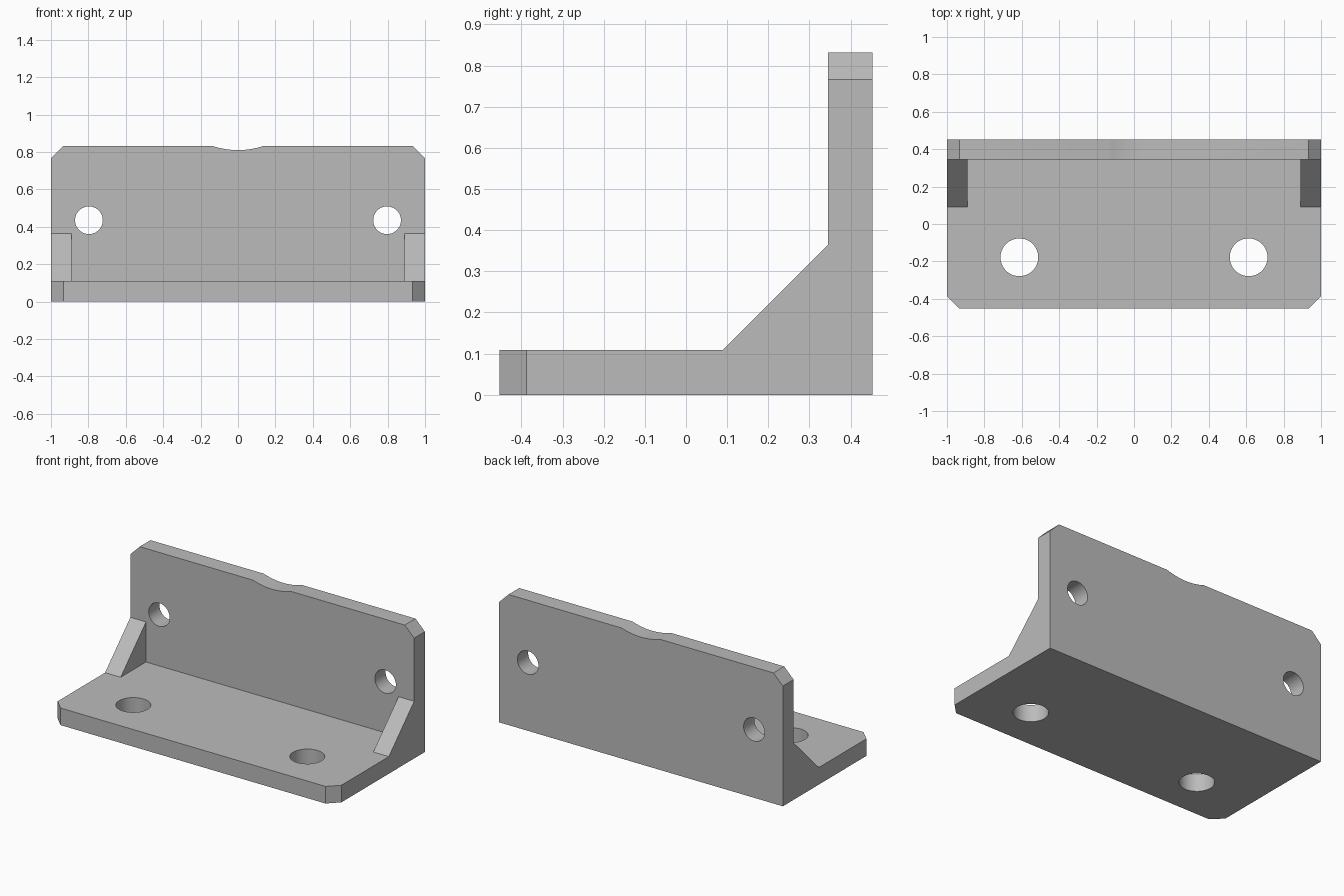
import bpy
import math
from mathutils import Vector

if "Cube" in bpy.data.objects:
    bpy.data.objects.remove(bpy.data.objects["Cube"], do_unlink=True)

# Main dimensions
HALF_W, HALF_D, HEIGHT = 1.0, 0.453, 0.832
PLATE, RIB, CHAMFER = 0.109, 0.11, 0.066
WALL_Y = HALF_D - 0.108
RIB_REACH = 0.255

grey = bpy.data.materials.new("plain grey")
grey.use_nodes = True
colour = (0.5, 0.5, 0.5, 1)
grey.diffuse_color = colour
grey.node_tree.nodes["Principled BSDF"].inputs["Base Color"].default_value = colour


def prism(name, outline, axis, start, end):
    """Extrude a 2D outline along x, y or z, with outward normals."""
    def place(p, t):
        a, b = p
        return {"x": (t, a, b), "y": (a, t, b), "z": (a, b, t)}[axis]
    n = len(outline)
    verts = [place(p, t) for t in (start, end) for p in outline]
    faces = [list(range(n)), list(range(n, 2 * n))]
    faces += [(i, (i + 1) % n, n + (i + 1) % n, n + i) for i in range(n)]
    mesh = bpy.data.meshes.new(name)
    mesh.from_pydata(verts, [], faces)
    mesh.materials.append(grey)
    obj = bpy.data.objects.new(name, mesh)
    bpy.context.collection.objects.link(obj)
    bpy.context.view_layer.objects.active = obj
    for o in bpy.context.selected_objects:
        o.select_set(False)
    obj.select_set(True)
    bpy.ops.object.mode_set(mode='EDIT')
    bpy.ops.mesh.select_all(action='SELECT')
    bpy.ops.mesh.normals_make_consistent(inside=False)
    bpy.ops.object.mode_set(mode='OBJECT')
    return obj


def circle(x, y, r, n=48):
    return [(x + r * math.cos(math.tau * i / n), y + r * math.sin(math.tau * i / n))
            for i in range(n)]


def cut(body, cutter):
    """Subtract the cutter from the body and discard it."""
    mod = body.modifiers.new("cut", 'BOOLEAN')
    mod.operation, mod.solver, mod.object = 'DIFFERENCE', 'EXACT', cutter
    bpy.context.view_layer.objects.active = body
    bpy.ops.object.modifier_apply(modifier=mod.name)
    bpy.data.objects.remove(cutter, do_unlink=True)


# Upright outline with clipped top corners and a shallow dip in the top edge
dip_half, dip_depth = 0.135, 0.022
radius = (dip_half ** 2 + dip_depth ** 2) / (2 * dip_depth)
sweep = math.asin(dip_half / radius)
dip = [(radius * math.sin(a), HEIGHT - dip_depth + radius * (1 - math.cos(a)))
       for a in (sweep * (1 - i / 8) for i in range(17))]
outline = [(-HALF_W, 0), (HALF_W, 0), (HALF_W, HEIGHT - CHAMFER),
           (HALF_W - CHAMFER, HEIGHT), *dip,
           (CHAMFER - HALF_W, HEIGHT), (-HALF_W, HEIGHT - CHAMFER)]
bracket = prism("angle_bracket", outline, "y", -HALF_D, HALF_D)

# Clear the space above the base, leaving the sloped side ribs
cut(bracket, prism("slope_cutter", [
    (-1, PLATE), (WALL_Y - RIB_REACH, PLATE), (WALL_Y, PLATE + RIB_REACH),
    (WALL_Y, 1), (-1, 1)], "x", -1.5, 1.5))
inner = HALF_W - RIB
cut(bracket, prism("pocket_cutter", [
    (-1, PLATE), (WALL_Y, PLATE), (WALL_Y, 1), (-1, 1)], "x", -inner, inner))

# Clipped base corners and the bolt holes, on both sides
for s in (-1, 1):
    corner = Vector((s * HALF_W, -HALF_D))
    e = 0.1
    cut(bracket, prism("corner_cutter", [
        corner + Vector((s * e, CHAMFER + e)),
        corner + Vector((-s * (CHAMFER + e), -e)),
        corner + Vector((s * e, -e))], "z", -0.1, 0.3))
    cut(bracket, prism("base_hole_cutter", circle(s * 0.613, -0.178, 0.101), "z", -0.1, 0.3))
    cut(bracket, prism("wall_hole_cutter", circle(s * 0.797, 0.435, 0.074), "y", 0.2, 0.6))

# Smooth the holes and the dip, keep other edges sharp
for o in bpy.context.selected_objects:
    o.select_set(False)
bracket.select_set(True)
bpy.context.view_layer.objects.active = bracket
bpy.ops.object.shade_smooth_by_angle(angle=math.radians(20))
